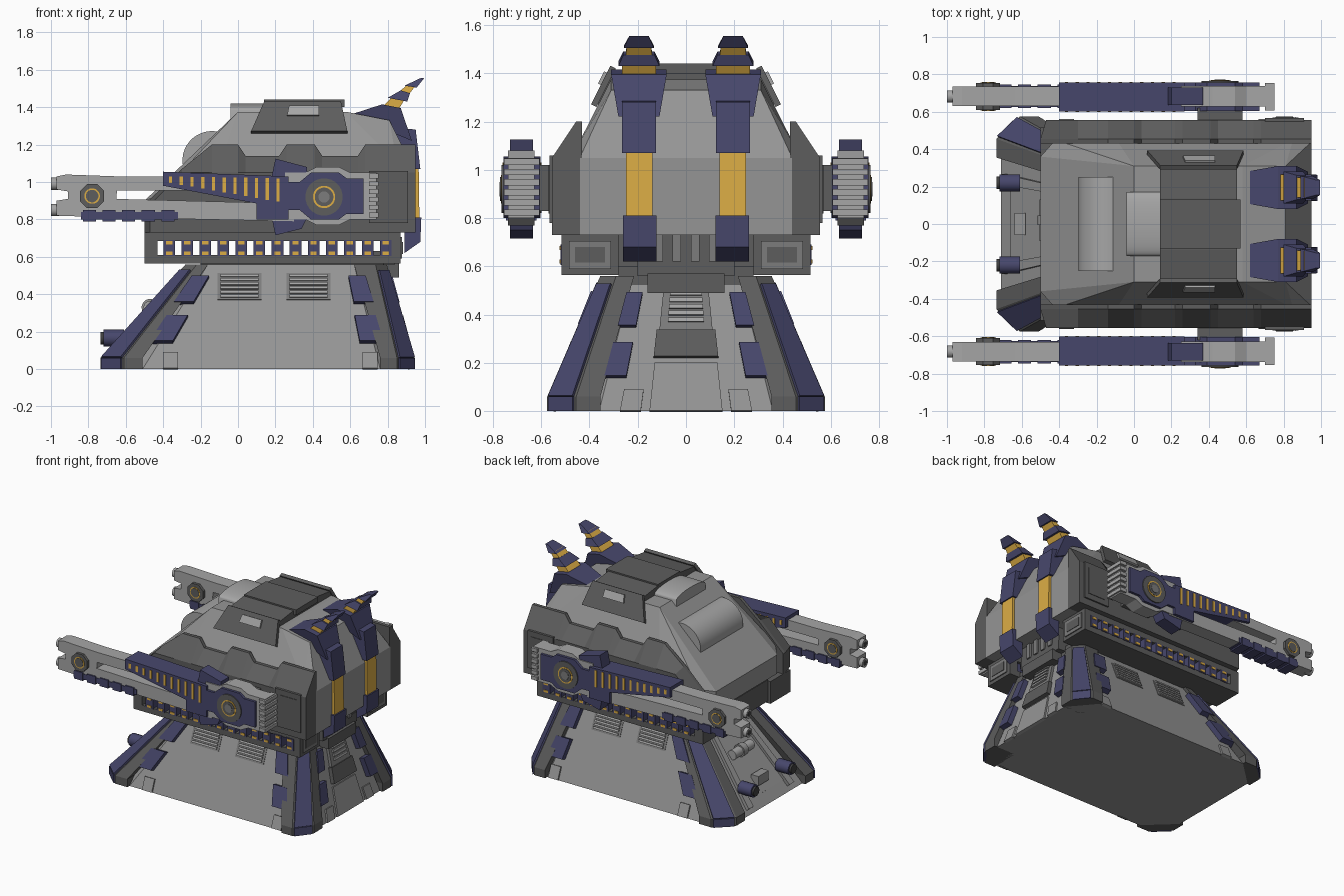
import bpy, bmesh, math
from mathutils import Vector as V

if "Cube" in bpy.data.objects:
    bpy.data.objects.remove(bpy.data.objects["Cube"])


def material(name, *rgb):
    m = bpy.data.materials.new(name)
    m.diffuse_color = (*rgb, 1)
    m.use_nodes = True
    m.node_tree.nodes["Principled BSDF"].inputs["Base Color"].default_value = m.diffuse_color
    return m


GREY = material("hull grey", .30, .30, .30)
PALE = material("pale grey", .38, .38, .38)
MID = material("mid grey", .20, .20, .20)
DARK = material("dark grey", .11, .11, .11)
BLACK = material("charcoal", .05, .05, .05)
NAVY = material("navy", .063, .063, .15)
GOLD = material("gold", .72, .42, .06)


def make(name, verts, faces, mat, both=False, smooth=False):
    """Mesh object; both=True adds a copy mirrored in y."""
    verts = [V(v) for v in verts]
    faces = [tuple(f) for f in faces]
    if both:
        n = len(verts)
        verts += [V((v.x, -v.y, v.z)) for v in verts]
        faces += [tuple(n + i for i in reversed(f)) for f in faces]
    me = bpy.data.meshes.new(name)
    me.from_pydata(verts, [], faces)
    bm = bmesh.new()
    bm.from_mesh(me)
    bmesh.ops.recalc_face_normals(bm, faces=bm.faces)
    bm.to_mesh(me)
    bm.free()
    me.materials.append(mat)
    if smooth:
        for p in me.polygons:
            p.use_smooth = True
        me.set_sharp_from_angle(angle=math.radians(35))
    ob = bpy.data.objects.new(name, me)
    bpy.context.collection.objects.link(ob)
    return ob


def loft(name, rings, mat, both=False, smooth=False):
    n = len(rings[0])
    faces = [range(n), range(n * (len(rings) - 1), n * len(rings))]
    for r in range(len(rings) - 1):
        for i in range(n):
            j = (i + 1) % n
            faces.append((r*n + i, r*n + j, r*n + n + j, r*n + n + i))
    return make(name, [p for r in rings for p in r], faces, mat, both, smooth)


def profile(name, pts, y0, y1, mat, both=True):
    """Side profile (x, z) extruded along y."""
    return loft(name, [[(x, y, z) for x, z in pts] for y in (y0, y1)], mat, both)


def box(name, x0, x1, y0, y1, z0, z1, mat, both=False):
    return profile(name, [(x0, z0), (x1, z0), (x1, z1), (x0, z1)], y0, y1, mat, both)


def cyl(name, c, r, depth, axis, mat, both=False, n=24):
    rings = []
    for s in (-.5, .5):
        ring = []
        for i in range(n):
            a = 2 * math.pi * (i + .5) / n
            p, q = r * math.cos(a), r * math.sin(a)
            off = {'x': (s*depth, p, q), 'y': (p, s*depth, q), 'z': (p, q, s*depth)}[axis]
            ring.append(V(c) + V(off))
        rings.append(ring)
    return loft(name, rings, mat, both, n > 10)


def plate(name, q, u0, u1, v0, v1, t, mat, both=False):
    """Thin slab lying on the quad q, covering u0..u1 by v0..v1."""
    q = [V(p) for p in q]
    at = lambda u, v: q[0].lerp(q[1], u).lerp(q[3].lerp(q[2], u), v)
    c = [at(u0, v0), at(u1, v0), at(u1, v1), at(u0, v1)]
    n = (q[1] - q[0]).cross(q[3] - q[0]).normalized()
    if n.dot(at(.5, .5) - V((.2, 0, .2))) < 0:
        n = -n
    return loft(name, [[p - n * .01 for p in c], [p + n * t for p in c]], mat, both)


# --- Base: sloped octagonal hull ---
def octagon(x0, x1, x2, x3, yi, yo, z):
    h = [(x3, yi), (x2, yo), (x1, yo), (x0, yi)]
    return [(x, y, z) for x, y in h] + [(x, -y, z) for x, y in reversed(h)]


loft("base_hull", [octagon(-.71, -.51, .76, .92, .36, .55, 0),
                   octagon(-.25, -.16, .62, .77, .22, .33, .56)], GREY)

# Corner columns with navy armour plates
for side, lo, hi in (("rear", (.945, .85, .76), (.795, .735, .62)),
                     ("front", (-.735, -.61, -.51), (-.28, -.22, -.16))):
    def ring(xs, ys, z):
        (xo, xm, xi), (yo, ym, yi) = xs, ys
        return [(xo, yi, z), (xo, ym, z), (xm, yo, z), (xi, yo, z), (xi, yi, z)]
    a, b = (.575, .455, .355), (.355, .29, .215)
    r = [ring(lo, a, 0), ring(lo, a, .06), ring(hi, b, .56)]
    loft(side + "_column", r, DARK, True)
    plate(side + "_column_armour", [r[1][1], r[1][2], r[2][2], r[2][1]], .08, .92, 0, .93, .012, NAVY, True)
    plate(side + "_column_foot", [r[0][1], r[0][2], r[1][2], r[1][1]], .08, .92, 0, 1, .01, NAVY, True)

# Faces of the base used to place details
FLANK = [(-.51, .55, 0), (.76, .55, 0), (.62, .33, .55), (-.16, .33, .55)]
REAR = [(.92, -.36, 0), (.92, .36, 0), (.77, .22, .55), (.77, -.22, .55)]
NOSE = [(-.71, -.36, 0), (-.71, .36, 0), (-.25, .22, .55), (-.25, -.22, .55)]
for v0, v1, d in ((.25, .50, .01), (.63, .88, 0)):
    for u in (0 + d, 1 - d):
        plate("flank_tab", FLANK, u - .055, u + .055, v0, v1, .04, NAVY, True)
    plate("rear_tab", REAR, -.02, .12, v0, v1, .04, NAVY, True)

# Louvred vents and foot blocks on both flanks
VENTS = [(-1, .55, 0), (1, .55, 0), (1, .33, .55), (-1, .33, .55)]
for x0 in (-.11, .26):
    u0, u1 = (x0 + 1) / 2, (x0 + 1.235) / 2
    plate("vent_frame", VENTS, u0, u1, .67, .93, .006, MID, True)
    for i in range(6):
        v = .69 + i * .04
        plate("vent_slat", VENTS, u0 + .008, u1 - .008, v, v + .025, .016, PALE, True)
for x0 in (-.4, .665):
    plate("flank_foot", VENTS, (x0 + 1) / 2, (x0 + 1.08) / 2, 0, .16, .012, GREY, True)

# Rear door, steps and ramp
plate("rear_ramp", REAR, .29, .71, 0, .36, .012, GREY)
plate("rear_door_base", REAR, .28, .72, .40, .60, .03, DARK)
plate("rear_door", REAR, .30, .70, .60, .98, .022, MID)
for i in range(5):
    plate("rear_step", REAR, .36, .64, .66 + i*.05, .69 + i*.05, .035, PALE)
plate("rear_foot", REAR, .12, .24, 0, .16, .012, GREY, True)

# Machinery on the nose slope
plate("nose_tray", NOSE, .2, .8, .12, .9, .006, GREY)
plate("nose_rail", NOSE, .12, .2, .05, .9, .025, GREY, True)
cyl("nose_canister", (-.665, .22, .165), .046, .11, 'x', NAVY, True, 16)
cyl("nose_canister_cap", (-.725, .22, .165), .034, .02, 'x', BLACK, True, 16)
cyl("nose_pipe", (-.47, .02, .33), .035, .22, 'y', PALE)
cyl("nose_pipe_collar", (-.47, .02, .33), .045, .05, 'y', GREY)
box("nose_valve", -.64, -.58, -.06, .06, .12, .19, GREY)

# --- Turntable: neck ends and open side beams ---
box("neck", -.2, .78, -.28, .28, .50, .60, DARK)
box("neck_rear_block", .79, .835, -.2, .2, .60, .74, DARK)
box("neck_front_block", -.48, -.43, -.28, .28, .58, .74, DARK)
box("neck_rear_step", .7, .86, -.16, .16, .49, .57, DARK)
box("neck_rear_shelf", .7, .84, -.2, .2, .56, .63, DARK)
for i in range(4):
    y = -.13 + i * .075
    box("neck_rear_rib", .8, .85, y, y + .035, .62, .74, MID)
box("beam_lower", -.5, .87, .28, .515, .565, .61, DARK, True)
box("beam_upper", -.5, .87, .28, .515, .685, .73, DARK, True)
box("beam_front_end", -.5, -.43, .28, .515, .565, .73, DARK, True)
box("beam_rear_end", .805, .87, .28, .515, .565, .73, DARK, True)
box("beam_end_plate", .86, .878, .31, .485, .59, .705, MID, True)
box("beam_end_recess", .87, .882, .335, .46, .615, .68, DARK, True)
for i in range(13):
    x = -.395 + i * .0965
    box("beam_cell", x - .004, x + .058, .3, .52, .605, .69, NAVY, True)
    for z in (.611, .667):
        box("beam_cell_lamp", x + .01, x + .044, .5, .524, z, z + .017, GOLD, True)

# --- Upper hull ---
bm = bmesh.new()
for x, y, z in ((.58, .31, 1.375), (.81, .31, 1.33), (.95, .44, 1.05), (.95, .44, .73), (0, .31, 1.375),
                (-.22, .3, 1.16), (-.1, .46, 1.08), (-.42, .45, .93), (-.5, .36, .90),
                (-.5, .36, .76), (-.42, .45, .73), (.85, .45, 1.1)):
    bm.verts.new((x, y, z))
    bm.verts.new((x, -y, z))
bmesh.ops.convex_hull(bm, input=bm.verts)
bmesh.ops.dissolve_limit(bm, angle_limit=.02, verts=bm.verts, edges=bm.edges)
me = bpy.data.meshes.new("upper_hull")
bm.to_mesh(me)
bm.free()
me.materials.append(GREY)
bpy.context.collection.objects.link(bpy.data.objects.new("upper_hull", me))

# Side armour with a notched upper edge leaning inward
top = [(.95, 1.2), (.68, 1.2), (.64, 1.14), (.45, 1.14), (.41, 1.2), (.26, 1.2), (.22, 1.14),
       (.04, 1.14), (0, 1.2), (-.14, 1.2), (-.3, 1.07), (-.5, .88), (-.5, .73), (.95, .73)]
loft("side_armour", [[(x, .43, z) for x, z in top],
                     [(x, .455, z) for x, z in top],
                     [(max(x, -.47), .555, min(z, 1.05)) for x, z in top]], DARK, True)
box("side_armour_panel", .7, .91, .54, .566, .78, 1.06, DARK, True)
box("side_armour_inset", .74, .88, .56, .57, .82, 1.02, DARK, True)

# Rounded canopy, roof dome and hatch
cyl("canopy", (-.14, 0, 1.115), .157, .5, 'y', PALE, n=40)
arch = [(.17 * math.cos(a), 1.385 + .035 * math.sin(a)) for a in [math.pi * i / 16 for i in range(17)]]
loft("roof_dome", [[(x, y, z) for y, z in [(-.17, 1.25)] + arch[::-1] + [(.17, 1.25)]]
                   for x in (-.04, .16)], PALE, smooth=True)
loft("hatch", [[(x, y, z) for y, z in ((-.385, 1.27), (-.3, 1.41), (-.14, 1.43), (.14, 1.43), (.3, 1.41), (.385, 1.27))]
               for x in (.14, .55)], DARK)
FLAP = [(.07, .38, 1.265), (.585, .38, 1.265), (.55, .3, 1.425), (.14, .3, 1.425)]
plate("hatch_flap", FLAP, 0, 1, 0, 1, .015, DARK, True)
plate("hatch_handle", FLAP, .34, .71, .50, .82, .028, PALE, True)
box("hatch_spine", .14, .57, -.13, .13, 1.4, 1.44, DARK)

# --- Rear straps and horns ---
profile("strap_upper", [(.78, 1.3), (.95, 1.28), (.975, 1.07), (.88, 1.07)], .125, .265, NAVY)
profile("strap_band", [(.9, 1.08), (.966, 1.08), (.97, .8), (.9, .8)], .138, .248, GOLD)
profile("strap_lower", [(.89, .81), (.98, .81), (.975, .68), (.89, .62)], .122, .262, NAVY)
for mat, (p, q, w), (s, t, w2) in (
        (NAVY, ((.60, 1.36), (.93, 1.22), .085), ((.77, 1.415), (.87, 1.395), .115)),
        (GOLD, ((.77, 1.40), (.86, 1.39), .07), ((.83, 1.46), (.89, 1.44), .07)),
        (NAVY, ((.80, 1.45), (.905, 1.43), .085), ((.87, 1.49), (.92, 1.475), .065)),
        (GOLD, ((.86, 1.48), (.915, 1.47), .055), ((.91, 1.525), (.945, 1.51), .05)),
        (NAVY, ((.89, 1.515), (.955, 1.505), .062), ((.975, 1.555), (.995, 1.555), .04))):
    def cut(a, b, w):
        return [(a[0], .195 - w, a[1]), (a[0], .195 + w, a[1]), (b[0], .195 + w, b[1]), (b[0], .195 - w, b[1])]
    loft("horn_segment", [cut(p, q, w), cut(s, t, w2)], mat, True)

# --- Twin side cannons ---
profile("barrel_tip", [(-.97, .82), (-.66, .81), (-.64, 1.03), (-.92, 1.04), (-.97, 1.03), (-.97, .96),
                       (-.91, .95), (-.91, .91), (-.97, .90)], .63, .735, PALE)
box("barrel_upper_rail", -.66, .3, .63, .735, .955, 1.03, PALE, True)
profile("barrel_lower_rail", [(-.67, .81), (.3, .79), (.3, .93), (.1, .89), (-.67, .91)], .63, .735, PALE)
for z in (.85, .99):
    cyl("muzzle", (-.975, .682, z), .034, .05, 'x', PALE, True, 12)
    cyl("muzzle_bore", (-.999, .682, z), .02, .004, 'x', BLACK, True, 12)
cyl("barrel_bolt", (-.78, .682, .925), .07, .145, 'y', DARK, True, 8)
cyl("barrel_bolt_ring", (-.78, .682, .925), .042, .15, 'y', GOLD, True, 16)
cyl("barrel_bolt_core", (-.78, .682, .925), .034, .154, 'y', DARK, True, 16)
box("lower_guard", -.84, -.32, .626, .739, .80, .84, NAVY, True)
for i in range(5):
    box("guard_pad", -.83 + i*.105, -.76 + i*.105, .62, .745, .79, .85, NAVY, True)
profile("cannon_cover", [(-.4, 1.055), (-.4, .98), (.1, .885), (.1, .8), (.27, .8), (.27, 1.03)], .602, .757, NAVY)
for i in range(11):
    x = -.37 + i * .0575
    box("cover_slit", x, x + .018, .599, .76, .995 - i * .01, 1.03 - i * .001, GOLD, True)
profile("receiver_frame", [(.25, .80), (.36, .80), (.42, .77), (.54, .77), (.6, .80), (.74, .80), (.74, 1.05),
                           (.6, 1.05), (.54, 1.08), (.42, 1.08), (.36, 1.05), (.25, 1.05)], .628, .738, PALE)
profile("receiver_plate", [(.2, .85), (.33, .85), (.39, .80), (.54, .80), (.58, .83), (.67, .83), (.67, 1.02),
                           (.58, 1.02), (.54, 1.05), (.39, 1.05), (.33, 1.0), (.2, 1.0)], .605, .757, NAVY)
profile("upper_fin", [(.2, 1.125), (.37, 1.08), (.37, 1.03), (.18, 1.03)], .635, .73, NAVY)
profile("lower_fin", [(.2, .715), (.34, .75), (.37, .81), (.18, .81)], .635, .73, NAVY)
for i in range(6):
    z = .81 + i * .042
    box("receiver_rib", .7, .752, .608, .754, z, z + .026, PALE, True)
cyl("hub", (.46, .682, .92), .1, .165, 'y', DARK, True)
cyl("hub_ring", (.46, .682, .92), .06, .17, 'y', GOLD, True)
cyl("hub_cap", (.46, .682, .92), .05, .176, 'y', DARK, True)
cyl("hub_core", (.46, .682, .92), .03, .18, 'y', MID, True)
box("cannon_axle", .34, .58, .5, .62, .83, 1.02, DARK, True)
